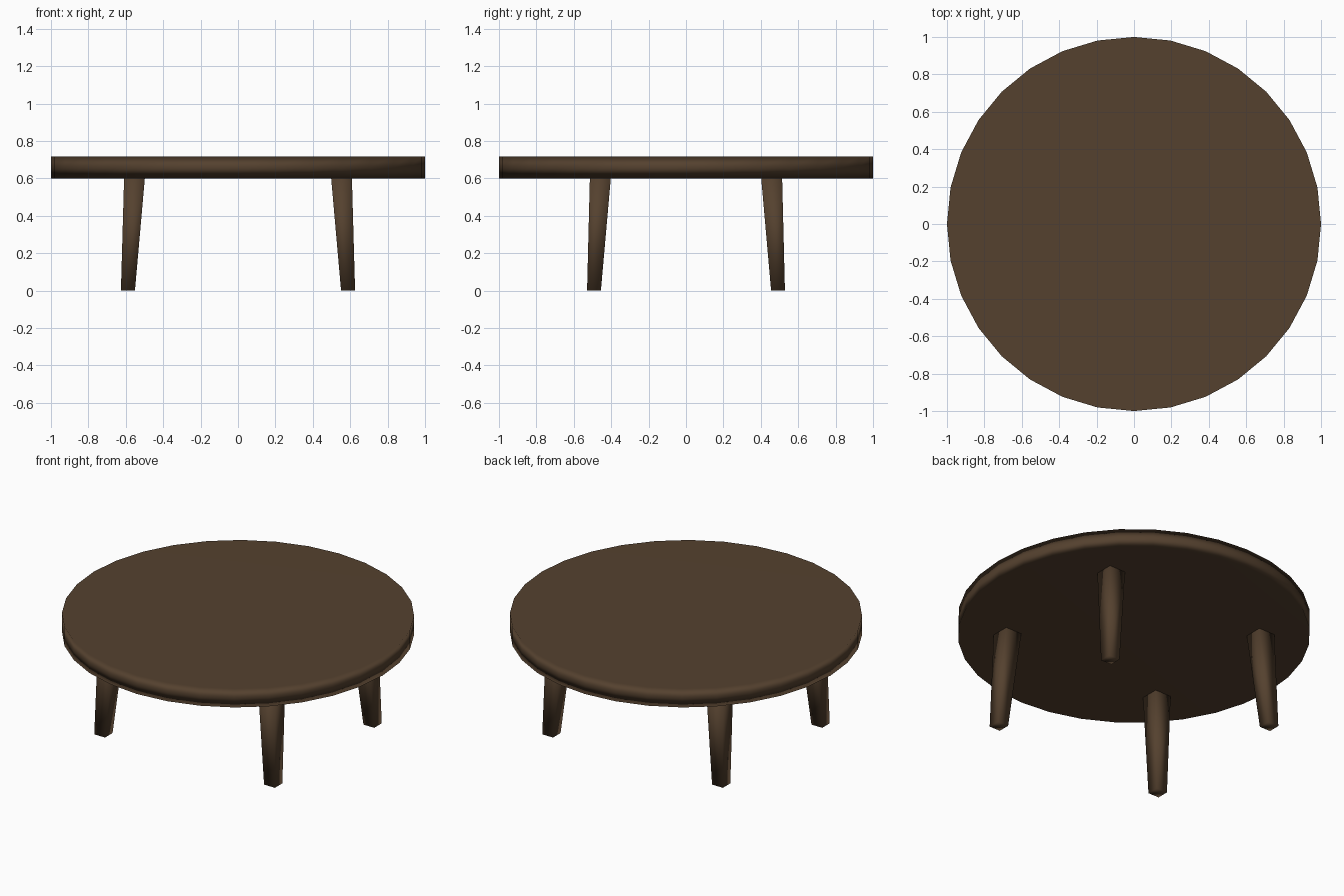
import bpy, bmesh
from math import cos, sin, tau

if "Cube" in bpy.data.objects:
    bpy.data.objects.remove(bpy.data.objects["Cube"])

wood = bpy.data.materials.new("dark_wood")
wood.diffuse_color = (0.09, 0.053, 0.028, 1)
wood.use_nodes = True
wood.node_tree.nodes["Principled BSDF"].inputs["Base Color"].default_value = wood.diffuse_color


def loft(name, rings, sharp_rings=()):
    """Skin a stack of equal-length rings and cap both ends."""
    bm = bmesh.new()
    vs = [[bm.verts.new(p) for p in ring] for ring in rings]
    n = len(vs[0])
    for a, b in zip(vs, vs[1:]):
        for i in range(n):
            j = (i + 1) % n
            bm.faces.new((a[i], a[j], b[j], b[i]))
    bm.faces.new(vs[0][::-1])
    bm.faces.new(vs[-1])
    bmesh.ops.recalc_face_normals(bm, faces=bm.faces)
    for f in bm.faces:
        f.smooth = True
    for k in sharp_rings:
        for i in range(n):
            bm.edges.get((vs[k][i], vs[k][(i + 1) % n])).smooth = False
    me = bpy.data.meshes.new(name)
    bm.to_mesh(me)
    bm.free()
    me.materials.append(wood)
    ob = bpy.data.objects.new(name, me)
    bpy.context.collection.objects.link(ob)
    return ob


def circle(r, z, n=32):
    return [(r * cos(tau * i / n), r * sin(tau * i / n), z) for i in range(n)]


def rect(x0, x1, y0, y1, z):
    return [(x0, y0, z), (x1, y0, z), (x1, y1, z), (x0, y1, z)]


# Round top with a seam line half way up the rim
top = loft("tabletop", [circle(1, 0.6), circle(1, 0.66), circle(1, 0.717)], [1])
wn = top.modifiers.new("even_shading", 'WEIGHTED_NORMAL')
wn.keep_sharp = True

# Four tapered square legs, splayed outward
for sy, side in ((-1, "front"), (1, "back")):
    for sx, hand in ((-1, "left"), (1, "right")):
        loft(f"{side}_{hand}_leg", [
            rect(sx * 0.551, sx * 0.626, sy * 0.455, sy * 0.529, 0),
            rect(sx * 0.498, sx * 0.609, sy * 0.402, sy * 0.514, 0.602)])
